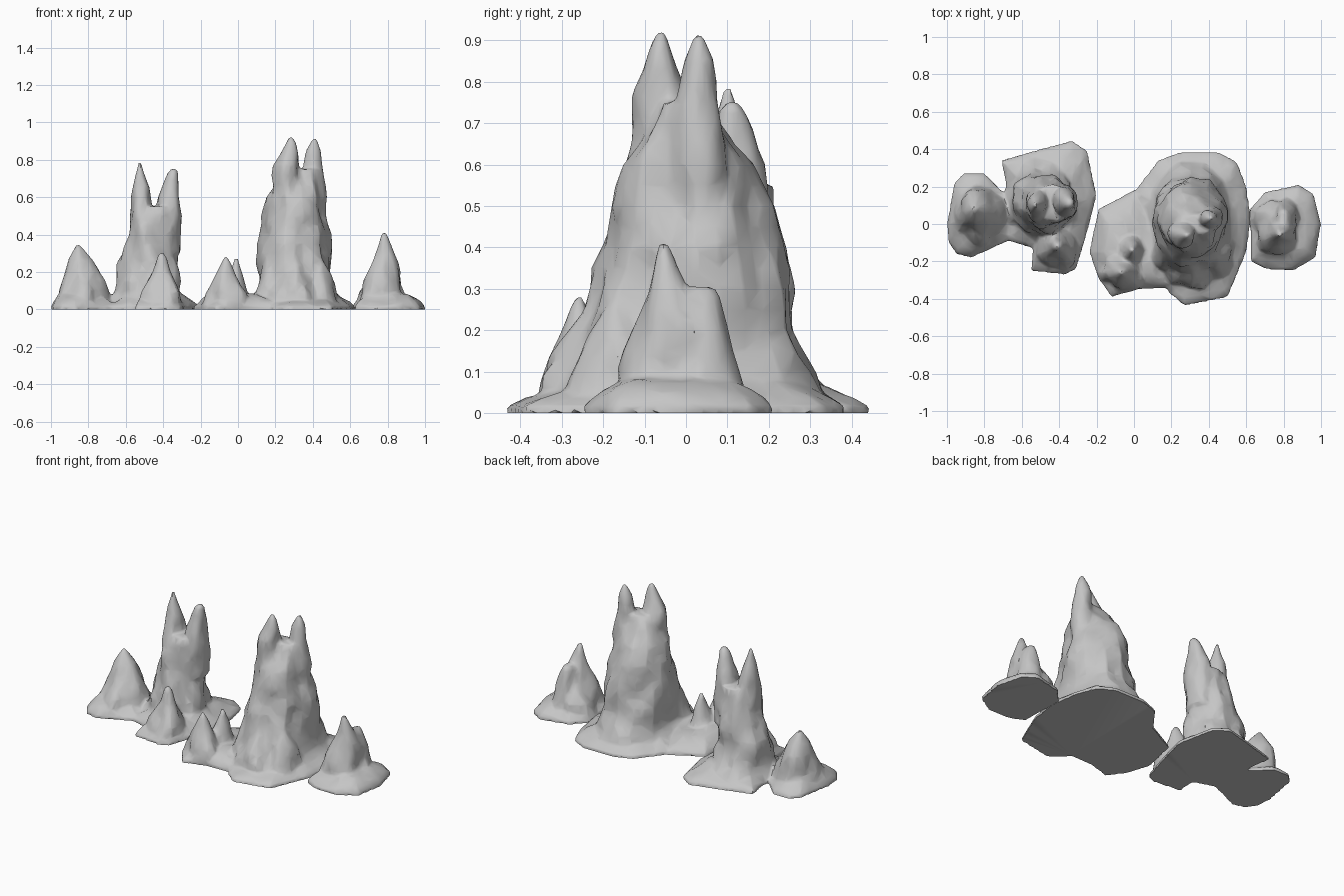
import bpy, bmesh, math
from mathutils import Vector, noise

if "Cube" in bpy.data.objects:
    bpy.data.objects.remove(bpy.data.objects["Cube"])

stone = bpy.data.materials.new("grey stone")
stone.diffuse_color = (0.56, 0.56, 0.56, 1)
stone.use_nodes = True
stone.node_tree.nodes["Principled BSDF"].inputs["Base Color"].default_value = stone.diffuse_color


def rough(p, amp):
    """Rocky push, stretched vertically so it reads as weathered ridges."""
    q = Vector((p.x * 9, p.y * 9, p.z * 5))
    return amp * (noise.noise(q) + 0.6 * noise.noise(q * 2.3))


def skin(name, rings):
    """Skin a stack of equal-length point rings into a closed solid."""
    bm = bmesh.new()
    loops = [[bm.verts.new(p) for p in r] for r in rings]
    n = len(loops[0])
    for a, b in zip(loops, loops[1:]):
        for i in range(n):
            j = (i + 1) % n
            bm.faces.new((a[i], a[j], b[j], b[i]))
    bm.faces.new(loops[0][::-1])
    bm.faces.new(loops[-1])
    bmesh.ops.triangulate(bm, faces=bm.faces[:])
    bmesh.ops.recalc_face_normals(bm, faces=bm.faces[:])
    me = bpy.data.meshes.new(name)
    bm.to_mesh(me)
    bm.free()
    me.materials.append(stone)
    ob = bpy.data.objects.new(name, me)
    bpy.context.collection.objects.link(ob)
    return ob


def rock(prof, amp=0.035, n=24, step=0.05):
    """Loft a rock through (z, cx, cy, rx, ry) stations, roughening its sides."""
    stations = []
    for a, b in zip(prof, prof[1:]):
        k = max(1, round((b[0] - a[0]) / step))
        stations += [[u + (v - u) * t / k for u, v in zip(a, b)] for t in range(k)]
    stations.append(prof[-1])
    rings = []
    for z, cx, cy, rx, ry in stations:
        ring = []
        for i in range(n):
            t = math.tau * i / n
            d = Vector((math.cos(t), math.sin(t), 0))
            p = Vector((cx + rx * d.x, cy + ry * d.y, z))
            ring.append(p + d * rough(p, min(amp, 0.35 * min(rx, ry))))
        rings.append(ring)
    return skin("rock", rings)


def spire(x, y, h, rx, ry, m):
    """Small pointed rock; m is how full it stays at mid height."""
    return rock([(.01, x, y, rx * 1.2, ry * 1.2), (.09, x, y, rx, ry),
                 (.09 + (h - .09) * .55, x, y, rx * m, ry * m),
                 (h - .02, x, y, rx * .25, ry * .25), (h + .01, x, y, .01, .01)], 0.035, 16, 0.04)


def skirt(outline):
    """Low rock apron: an outline shrunk towards its centre as it rises."""
    stages = [(1.005, 0), (0.995, 0.016), (0.9, 0.036), (0.78, 0.055), (0.6, 0.08), (0.3, 0.09)]
    pts = []
    for a, b in zip(outline, outline[1:] + outline[:1]):
        a, b = Vector(a), Vector(b)
        pts += [a.lerp(b, t / 3) for t in range(3)]
    c = sum(pts, Vector((0, 0))) / len(pts)
    rings = []
    for k, (s, z) in enumerate(stages):
        ring = []
        for p in pts:
            q = c + (p - c) * s
            v = Vector((q.x, q.y, z))
            if k > 1:
                v.z += rough(v, 0.014)
            ring.append(v)
        rings.append(ring)
    return skin("apron", rings)


def fuse(name, *parts):
    """Melt overlapping rocks into one weathered surface with a flat foot."""
    bpy.ops.object.select_all(action='DESELECT')
    for p in parts:
        p.select_set(True)
    ob = parts[0]
    bpy.context.view_layer.objects.active = ob
    bpy.ops.object.join()
    ob.name = name
    m = ob.modifiers.new("melt", 'REMESH')
    m.mode, m.voxel_size = 'VOXEL', 0.009
    s = ob.modifiers.new("weather", 'SMOOTH')
    s.factor, s.iterations = 0.5, 4
    d = ob.modifiers.new("chip", 'DECIMATE')
    d.ratio = 0.06
    for mod in ("melt", "weather", "chip"):
        bpy.ops.object.modifier_apply(modifier=mod)
    for v in ob.data.vertices:
        if v.co.z < 0.006:
            v.co.z = 0
    bpy.ops.object.shade_smooth_by_angle(angle=math.radians(45))


# Large twin-peaked tower with the small front outcrop
apron = skirt([(0, .17), (.13, .34), (.25, .385), (.45, .385), (.55, .33), (.6, .2),
               (.625, .03), (.6, -.15), (.5, -.39), (.27, -.435), (.19, -.37), (0, -.05)])
front_apron = skirt([(-.24, -.15), (-.19, .08), (0, .18), (.2, 0), (.2, -.34),
                     (0, -.35), (-.12, -.39), (-.19, -.29)])
body = rock([(.01, .31, -.01, .27, .36), (.1, .31, 0, .21, .31), (.2, .3, .005, .19, .265),
             (.4, .305, .02, .185, .215), (.6, .3, .005, .155, .155), (.75, .33, -.01, .09, .07)])
left_peak = rock([(.45, .27, -.03, .12, .12), (.77, .265, -.055, .073, .062),
                  (.89, .282, -.06, .026, .022), (.92, .282, -.06, .01, .01)], .03)
right_peak = rock([(.45, .38, .02, .1, .12), (.65, .395, .025, .07, .08),
                   (.85, .405, .03, .035, .038), (.915, .41, .03, .01, .01)], .03)
buttresses = [spire(.31, -.22, .265, .13, .12, .6), spire(.17, -.13, .32, .07, .11, .6),
              spire(.44, -.17, .26, .09, .12, .6)]
outcrop = [spire(-.065, -.26, .27, .105, .09, .5), spire(-.01, -.14, .26, .07, .09, .55)]
fuse("large_tower_rock", apron, front_apron, body, left_peak, right_peak, *buttresses, *outcrop)

# Left twin-peaked tower with its front spire
apron = skirt([(-.71, .34), (-.5, .4), (-.33, .445), (-.25, .39), (-.2, .15), (-.26, -.08),
               (-.31, -.24), (-.37, -.27), (-.55, -.25), (-.54, -.13), (-.7, -.08), (-.66, .1)])
body = rock([(.01, -.48, .13, .22, .25), (.1, -.495, .125, .165, .185), (.2, -.485, .12, .16, .16),
             (.4, -.455, .115, .142, .13), (.55, -.44, .11, .09, .09)])
left_peak = rock([(.3, -.52, .1, .085, .11), (.6, -.513, .1, .056, .067),
                  (.7, -.52, .1, .032, .038), (.787, -.524, .1, .009, .009)], .03)
right_peak = rock([(.3, -.39, .12, .085, .11), (.6, -.365, .12, .056, .07),
                   (.73, -.344, .11, .026, .03), (.752, -.342, .11, .012, .012)], .03)

# Far left rock, joined to the left tower at the foot
far_apron = skirt([(-.99, -.1), (-1, 0), (-.96, .22), (-.91, .27), (-.8, .27), (-.65, .12),
                   (-.65, -.08), (-.87, -.18), (-.95, -.16)])
far_rock = rock([(.01, -.83, .05, .15, .18), (.1, -.82, .05, .125, .155),
                 (.27, -.845, .075, .055, .065), (.345, -.855, .08, .01, .01)])
fuse("left_tower_rock", apron, body, left_peak, right_peak, far_apron, far_rock,
     spire(-.41, -.12, .295, .11, .11, .45))

# Far right rock: peak, broad rear shoulder and small side shoulder
apron = skirt([(.625, -.2), (.62, .08), (.7, .17), (.88, .21), (.96, .16), (1, 0),
               (.97, -.18), (.85, -.25), (.7, -.24)])
peak = rock([(.01, .78, -.02, .155, .18), (.1, .77, -.02, .12, .15), (.2, .785, -.025, .085, .1),
             (.3, .788, -.05, .05, .045), (.41, .78, -.055, .01, .01)])
shoulder = rock([(.01, .81, .03, .1, .13), (.1, .81, .03, .085, .11),
                 (.28, .8, .035, .035, .045), (.305, .8, .04, .02, .03)])
fuse("far_right_rock", apron, peak, shoulder, spire(.735, -.01, .235, .07, .09, .55))
